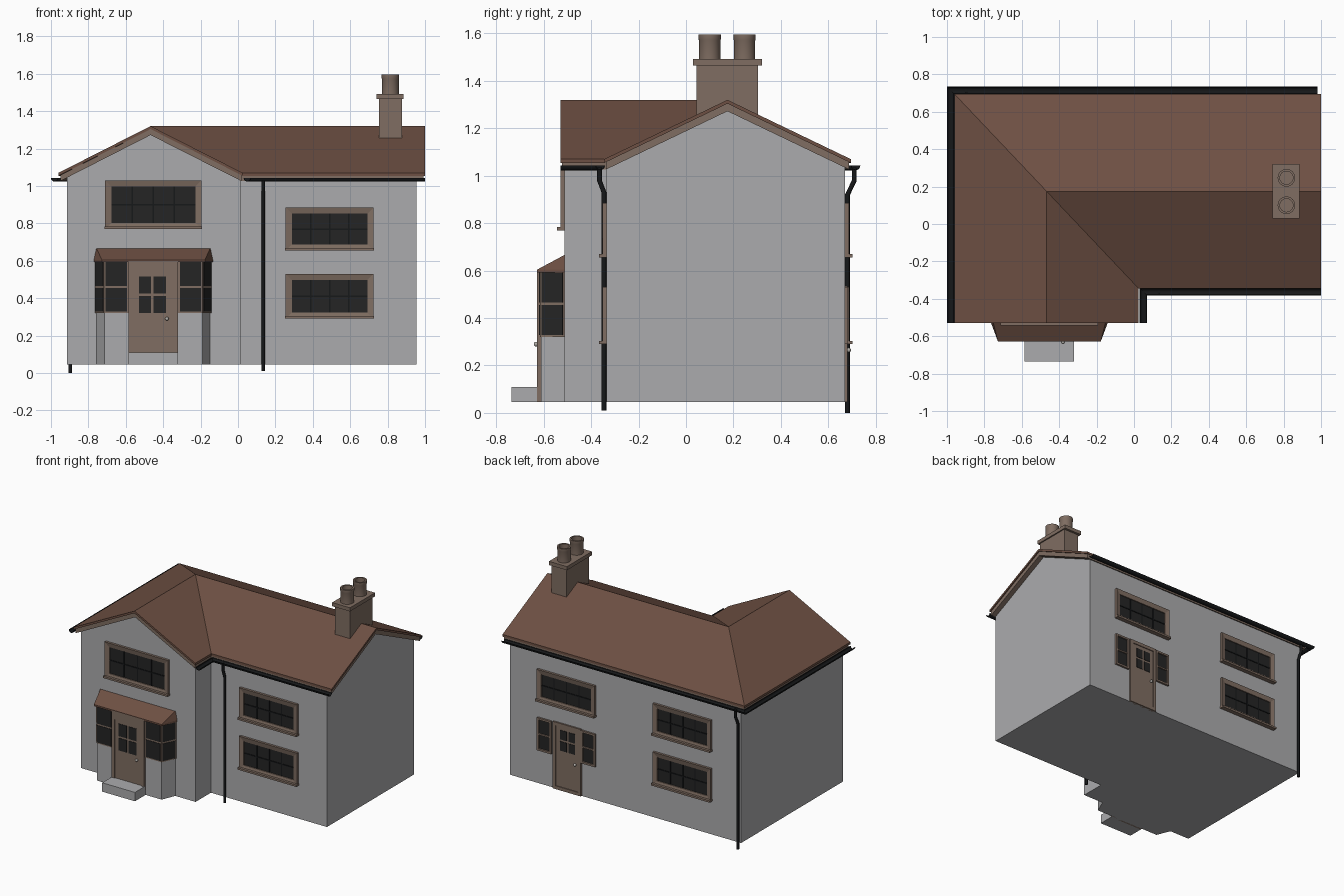
import bpy, bmesh, math
from mathutils import Vector

if "Cube" in bpy.data.objects:
    bpy.data.objects.remove(bpy.data.objects["Cube"])

def mat(name, rgb):
    m = bpy.data.materials.new(name)
    m.diffuse_color = (*rgb, 1)
    m.use_nodes = True
    m.node_tree.nodes["Principled BSDF"].inputs["Base Color"].default_value = m.diffuse_color
    return m

WALL = mat("grey_render", (0.41, 0.41, 0.42))
TILE = mat("roof_tile_brown", (0.155, 0.08, 0.056))
WOOD = mat("taupe_trim", (0.215, 0.155, 0.122))
GLASS = mat("dark_glass", (0.018, 0.018, 0.018))
BLACK = mat("black_plastic", (0.008, 0.009, 0.010))
METAL = mat("knob_metal", (0.45, 0.43, 0.40))
Z = Vector((0, 0, 1))

def mesh(name, verts, faces, m):
    me = bpy.data.meshes.new(name)
    me.from_pydata([tuple(v) for v in verts], [], faces)
    bm = bmesh.new()
    bm.from_mesh(me)
    bmesh.ops.recalc_face_normals(bm, faces=bm.faces)
    bm.to_mesh(me)
    bm.free()
    me.materials.append(m)
    ob = bpy.data.objects.new(name, me)
    bpy.context.collection.objects.link(ob)
    return ob

def loft(name, rings, m, caps=True, wrap=False):
    n = len(rings[0])
    verts = [v for r in rings for v in r]
    k = len(rings)
    faces = [(i*n+j, i*n+(j+1) % n, (i+1) % k*n+(j+1) % n, (i+1) % k*n+j)
             for i in range(k if wrap else k-1) for j in range(n)]
    if caps and not wrap:
        faces += [tuple(range(n)), tuple(range((k-1)*n, k*n))]
    return mesh(name, verts, faces, m)

def prism(name, plan, z0, z1, m):
    return loft(name, [[(x, y, z) for x, y in plan] for z in (z0, z1)], m)

def box(name, x0, x1, y0, y1, z0, z1, m):
    return prism(name, [(x0, y0), (x1, y0), (x1, y1), (x0, y1)], z0, z1, m)

class Face:
    """Upright wall plane from p to q; u runs along it, d points outward."""
    def __init__(s, p, q):
        s.p = Vector((*p, 0))
        s.w = (Vector((*q, 0)) - s.p).length
        s.u = (Vector((*q, 0)) - s.p).normalized()
        s.n = s.u.cross(Z)
    def at(s, u, z, d):
        return s.p + s.u*u + Z*z + s.n*d
    def rect(s, u0, u1, z0, z1, d):
        return [s.at(u0, z0, d), s.at(u1, z0, d), s.at(u1, z1, d), s.at(u0, z1, d)]
    def slab(s, name, u0, u1, z0, z1, d0, d1, m):
        return loft(name, [s.rect(u0, u1, z0, z1, d) for d in (d0, d1)], m)
    def ring(s, name, u0, u1, z0, z1, w, d_out, d_in, m):
        i = (u0+w, u1-w, z0+w, z1-w)
        return loft(name, [s.rect(u0, u1, z0, z1, 0), s.rect(u0, u1, z0, z1, d_out),
                           s.rect(*i, d_in), s.rect(*i, 0)], m, wrap=True)
    def panes(s, name, u0, u1, z0, z1, cols, rows, gap, d):
        pw, ph = (u1-u0-gap*(cols-1))/cols, (z1-z0-gap*(rows-1))/rows
        for c in range(cols):
            for r in range(rows):
                a, b = u0+c*(pw+gap), z0+r*(ph+gap)
                s.slab(name, a, a+pw, b, b+ph, d, d+0.003, GLASS)
    def window(s, name, u0, u1, z0, z1, w=0.033):
        s.ring(name+"_frame", u0, u1, z0, z1, w, 0.017, 0.010, WOOD)
        a, b, c, e = u0+w, u1-w, z0+w-0.01, z1-w+0.008
        s.slab(name+"_glass", a, b, c, e, -0.01, 0.003, GLASS)
        for i in (1, 2, 3):
            x = a + (b-a)*i/4
            s.slab(name+"_bar", x-.004, x+.004, c, e, 0.0, 0.007, BLACK)
        s.slab(name+"_crossbar", a, b, (c+e)/2-.004, (c+e)/2+.004, 0.0, 0.007, BLACK)
        s.slab(name+"_sill", u0-.003, u1+.003, z0, z0+.014, 0, 0.032, WOOD)
    def door(s, name, u0, u1, z0, z1, glass, knob):
        s.slab(name+"_leaf", u0, u1, z0, z1, -0.01, 0.006, WOOD)
        s.ring(name+"_frame", u0, u1, z0, z1, 0.024, 0.012, 0.012, WOOD)
        s.panes(name+"_pane", *glass, 2, 2, 0.014, 0.006)
        bm = bmesh.new()
        bmesh.ops.create_uvsphere(bm, u_segments=12, v_segments=8, radius=0.010)
        bmesh.ops.translate(bm, verts=bm.verts, vec=s.at(*knob, 0.016))
        ob = mesh(name+"_knob", [], [], METAL)
        bm.to_mesh(ob.data)
        bm.free()
        ob.data.shade_smooth()

def house(name, l, r, vx, fy, cy, back, eave, ridge, low, m):
    """L-shaped solid with hipped corner; low(z) gives the underside height."""
    rx, ry = -0.4675, 0.175
    top = [(l, fy, eave), (rx, fy, ridge), (vx, fy, eave), (vx, cy, eave), (r, cy, eave),
           (r, ry, ridge), (r, back, eave), (l, back, eave), (rx, ry, ridge)]
    bot = [(x, y, low(z)) for x, y, z in top]
    slopes = [(0, 1, 8, 7), (1, 2, 3, 8), (3, 4, 5, 8), (5, 6, 7, 8)]
    faces = slopes + [tuple(i+9 for i in f) for f in slopes]
    faces += [(i, (i+1) % 8, (i+1) % 8+9, i+9) for i in range(8)]
    return mesh(name, top+bot, faces, m)

# walls, roof trim, roof tiles
house("walls", -.915, .955, .015, -.512, -.335, .67, 1.05, 1.275, lambda z: .045, WALL)
house("roof_trim", -.95, .992, .018, -.522, -.338, .688, 1.058, 1.304, lambda z: z-.032, WOOD)
house("roof_tiles", -.96, 1.0, .025, -.53, -.345, .695, 1.07, 1.32, lambda z: z-.016, TILE)

# gutters: open half-round swept along mitred paths
def gutter(name, path, z):
    prof = [(-.02*math.cos(a), -.02*math.sin(a)) for a in [math.pi*i/8 for i in range(9)]]
    prof += [(.8*x, .8*y) for x, y in reversed(prof)]
    P = [Vector(p) for p in path]
    rings = []
    for i, p in enumerate(P):
        ns = []
        for a, b in ((i-1, i), (i, i+1)):
            if a >= 0 and b < len(P):
                t = (P[b]-P[a]).normalized()
                ns.append(Vector((-t.y, t.x)))
        n = sum(ns, Vector((0, 0)))
        n = n / n.dot(ns[0])
        rings.append([(p.x+n.x*o, p.y+n.y*o, z+h) for o, h in prof])
    loft(name, rings, BLACK)

gutter("back_gutter", [(-.98, -.53), (-.98, .715), (.98, .715)], 1.043)
gutter("front_gutter", [(.05, -.53), (.05, -.362), (1.0, -.362)], 1.043)

# downpipes with swan necks
def downpipe(name, x, pts):
    cu = bpy.data.curves.new(name, 'CURVE')
    cu.dimensions = '3D'
    cu.bevel_depth = 0.01
    cu.bevel_resolution = 2
    cu.use_fill_caps = True
    sp = cu.splines.new('POLY')
    sp.points.add(len(pts)-1)
    for q, (y, z) in zip(sp.points, pts):
        q.co = (x, y, z, 1)
    tmp = bpy.data.objects.new(name+"_path", cu)
    bpy.context.collection.objects.link(tmp)
    bpy.context.view_layer.update()
    me = bpy.data.meshes.new_from_object(tmp.evaluated_get(bpy.context.evaluated_depsgraph_get()))
    bpy.data.objects.remove(tmp)
    me.materials.clear()
    me.materials.append(BLACK)
    me.shade_smooth()
    bpy.context.collection.objects.link(bpy.data.objects.new(name, me))

downpipe("front_downpipe", .135, [(-.365, 1.035), (-.365, .98), (-.346, .93), (-.346, .01)])
downpipe("back_downpipe", -.897, [(.71, 1.035), (.71, .98), (.681, .92), (.681, 0)])

# chimney with two hollow pots
box("chimney_stack", .755, .877, .045, .303, 1.18, 1.467, WOOD)
box("chimney_cap", .741, .886, .03, .32, 1.465, 1.492, WOOD)
for y in (.1, .247):
    prof = [(.045, 1.49), (.045, 1.57), (.047, 1.575), (.047, 1.595), (.035, 1.595), (.035, 1.51)]
    pot = loft("chimney_pot", [[(.815+r*math.cos(a), y+r*math.sin(a), z) for a in
               [math.tau*i/24 for i in range(24)]] for r, z in prof], WOOD)
    bpy.context.view_layer.objects.active = pot
    pot.select_set(True)
    bpy.ops.object.shade_smooth_by_angle(angle=math.radians(35))
    pot.select_set(False)

# house windows
wing = Face((0, -.512), (1, -.512))
front = Face((0, -.335), (1, -.335))
back = Face((0, .67), (-1, .67))
wing.window("wing_window", -.71, -.195, .77, 1.03)
for z0, z1 in ((.655, .885), (.29, .53)):
    front.window("front_window", .255, .725, z0, z1)
    back.window("back_window", .21, .68, z0, z1)
back.window("back_window", -.73, -.26, .655, .885)

# back door with side lights
back.door("back_door", -.602, -.375, .045, .535, (-.545, -.425, .335, .485), (-.42, .265))
for u in (-.73, -.375):
    back.ring("side_light_frame", u, u+.128-.013, .29, .53, .014, .014, .014, WOOD)
    back.panes("side_light_pane", u+.014, u+.101, .304, .516, 1, 2, .01, 0)
    back.slab("side_light_bar", u, u+.115, .405, .415, 0, .012, WOOD)

# porch: base, glazed upper part, lean-to roof, step
def bay(side, run, fx, fy):
    c = -.4525
    return [(c-side, -.50), (c-side, -.512), (c-fx, fy), (c+fx, fy), (c+side, -.512), (c+side, -.50)]

prism("porch_base", bay(.303, 0, .262, -.612), .045, .33, WALL)
plan = bay(.312, 0, .264, -.616)
prism("porch_window_body", plan, .32, .60, WOOD)
for a, b in ((1, 2), (3, 4)):
    f = Face(plan[a], plan[b])
    f.panes("porch_side_pane", .008, f.w-.008, .328, .592, 1, 2, .012, 0)
f = Face((0, -.616), (1, -.616))
for u0, u1 in ((-.708, -.594), (-.311, -.197)):
    f.panes("porch_front_pane", u0, u1, .328, .592, 1, 2, .012, 0)
f.door("front_door", -.585, -.32, .045, .60, (-.53, -.385, .32, .515), (-.38, .29))
f.slab("front_door_head", -.585, -.32, .54, .60, 0, .012, WOOD)
eave = bay(.318, 0, .275, -.628)
top = bay(.305, 0, .303, -.514)
loft("porch_roof", [[(x, y, .592) for x, y in eave], [(x, y, .604) for x, y in eave],
                    [(x, y, .665) for x, y in top]], TILE)
box("front_step", -.585, -.32, -.735, -.60, .045, .11, WALL)
